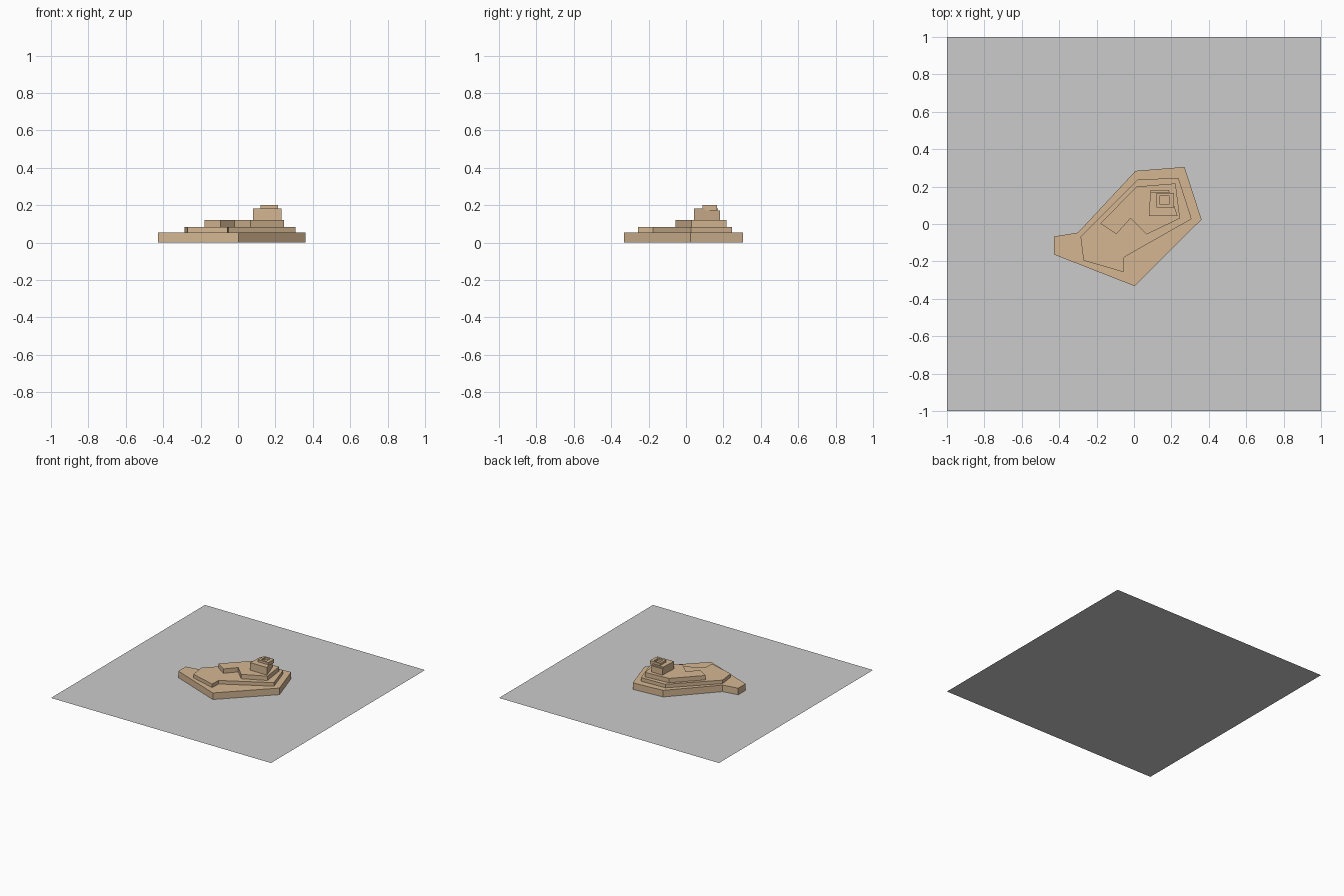
import bpy, bmesh
from math import cos, sin, pi

if "Cube" in bpy.data.objects:
    bpy.data.objects.remove(bpy.data.objects["Cube"])

tan = bpy.data.materials.new("sandstone")
tan.diffuse_color = (0.66, 0.47, 0.29, 1)
tan.use_nodes = True
tan.node_tree.nodes["Principled BSDF"].inputs["Base Color"].default_value = tan.diffuse_color


def finish(bm, name, mat=None):
    me = bpy.data.meshes.new(name)
    bm.to_mesh(me)
    bm.free()
    ob = bpy.data.objects.new(name, me)
    bpy.context.collection.objects.link(ob)
    if mat:
        me.materials.append(mat)
    return ob


def tier(name, pts, z0, z1, hole=None):
    """Vertical walls and a flat top; an optional pit (outline, floor z) is sunk in it."""
    bm = bmesh.new()

    def ring(p, z):
        return [bm.verts.new((x, y, z)) for x, y in p]

    def walls(a, b):
        for i in range(len(a)):
            j = (i + 1) % len(a)
            bm.faces.new((a[i], a[j], b[j], b[i]))

    low, high = ring(pts, z0), ring(pts, z1)
    walls(low, high)
    if hole:
        rim, floor = ring(hole[0], z1), ring(hole[0], hole[1])
        walls(high, rim)
        walls(rim, floor)
        bm.faces.new(floor)
    else:
        bm.faces.new(high)
    bmesh.ops.recalc_face_normals(bm, faces=bm.faces)
    # keep the top or pit floor facing upward
    bm.normal_update()
    if bm.faces[-1:][0].normal.z < 0:
        bmesh.ops.reverse_faces(bm, faces=bm.faces)
    return finish(bm, name, tan)


def rect(x0, x1, y0, y1):
    return [(x0, y0), (x1, y0), (x1, y1), (x0, y1)]


def sheet(name, pts, z):
    bm = bmesh.new()
    bm.faces.new([bm.verts.new((x, y, z)) for x, y in pts])
    return finish(bm, name)


# flat surroundings and the round sheet beneath
sheet("sea_plane", rect(-1, 1, -1, 1), 0.001)
sheet("sea_bed_disc", [(0.015 + 0.585 * cos(i * pi / 24), -0.015 + 0.585 * sin(i * pi / 24))
                       for i in range(48)], 0)

# stepped terrain
tier("shore_tier", [(0.008, 0.284), (0.27, 0.305), (0.361, 0.024), (0.003, -0.332),
                    (-0.428, -0.163), (-0.428, -0.067), (-0.30, -0.046)], 0, 0.055)
tier("lower_tier", [(0.02, 0.238), (0.238, 0.246), (0.308, 0.027), (-0.052, -0.177),
                    (-0.056, -0.257), (-0.27, -0.195), (-0.286, -0.067)], 0.055, 0.084)
tier("middle_tier", [(0.013, 0.20), (0.222, 0.217), (0.246, 0.03), (0.067, -0.056),
                     (-0.019, 0.03), (-0.094, -0.054), (-0.179, 0.003)], 0.084, 0.12)

# peak block with a lower ledge at the back
tier("peak_block", [(0.08, 0.043), (0.233, 0.043), (0.19, 0.17), (0.087, 0.17)], 0.12, 0.182)
tier("peak_ledge", [(0.087, 0.17), (0.19, 0.17), (0.186, 0.182), (0.088, 0.182)], 0.12, 0.171)

# summit with a square crater
tier("summit_crater", rect(0.12, 0.213, 0.088, 0.165), 0.171, 0.2,
     (rect(0.138, 0.186, 0.104, 0.152), 0.183))
